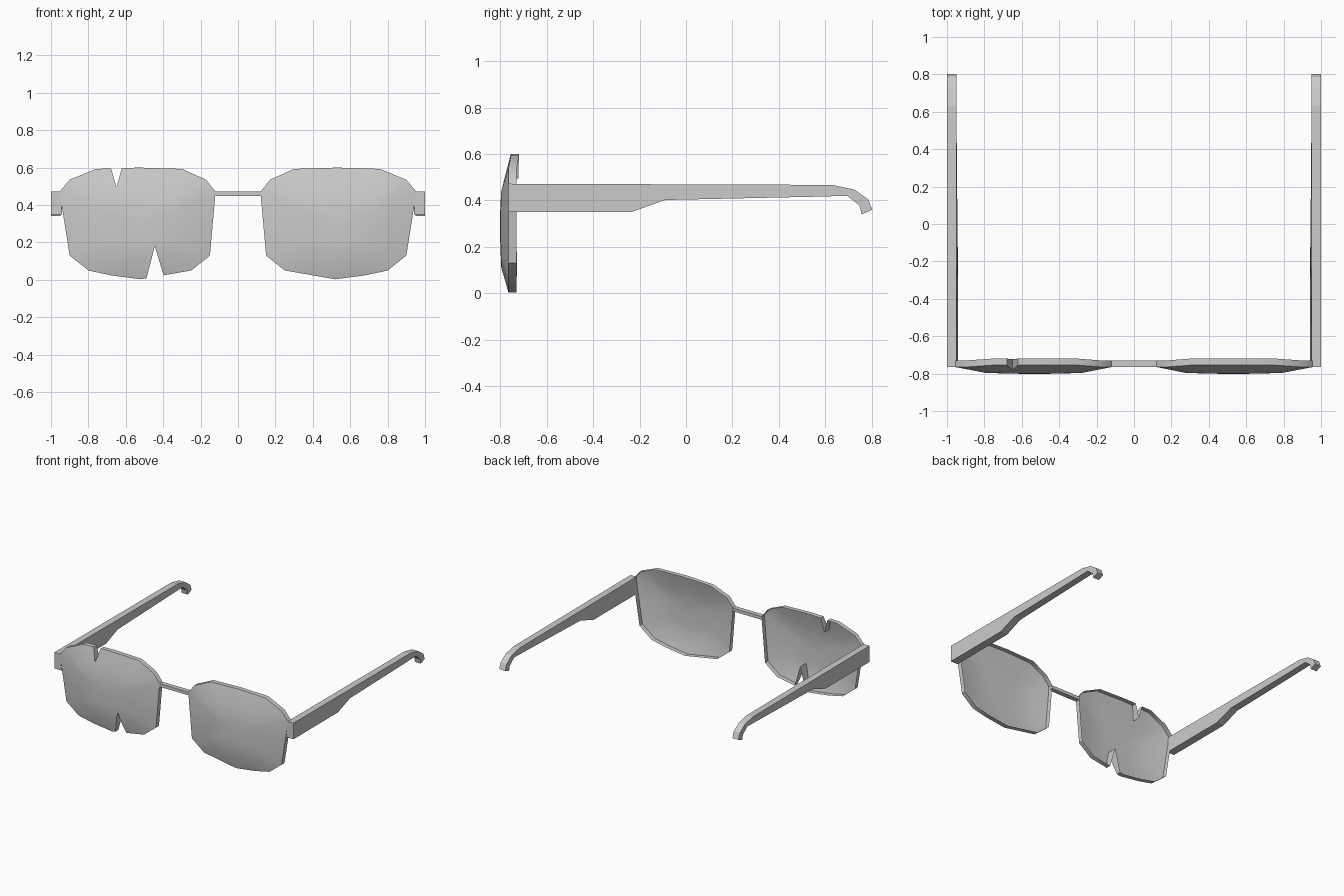
import bpy, bmesh, math

if "Cube" in bpy.data.objects:
    bpy.data.objects.remove(bpy.data.objects["Cube"])


def make_object(name, bm):
    bmesh.ops.recalc_face_normals(bm, faces=bm.faces[:])
    me = bpy.data.meshes.new(name)
    bm.to_mesh(me)
    bm.free()
    ob = bpy.data.objects.new(name, me)
    bpy.context.collection.objects.link(ob)
    return ob


def activate(ob):
    bpy.ops.object.select_all(action='DESELECT')
    ob.select_set(True)
    bpy.context.view_layer.objects.active = ob


def prism(name, lower, upper):
    """Closed prism between two matching loops of points."""
    bm = bmesh.new()
    a = [bm.verts.new(p) for p in lower]
    b = [bm.verts.new(p) for p in upper]
    n = len(a)
    bm.faces.new(a)
    bm.faces.new(b[::-1])
    for i in range(n):
        j = (i + 1) % n
        bm.faces.new((a[i], a[j], b[j], b[i]))
    return make_object(name, bm)


# Lens outline (x, z), right-hand side
OUTLINE = [(0.12, 0.47), (0.17, 0.535), (0.30, 0.593), (0.53, 0.60), (0.76, 0.593),
           (0.90, 0.535), (0.955, 0.47), (0.935, 0.35), (0.90, 0.13), (0.80, 0.05),
           (0.68, 0.024), (0.52, 0.003), (0.25, 0.05), (0.15, 0.13)]
CX, CZ = 0.53, 0.285


def lens(name, side, notches=()):
    # Domed solid made of shrinking rings, closed by a flat back
    bm = bmesh.new()

    def ring(f, y):
        return [bm.verts.new((side * (CX + (x - CX) * f),
                              y + (0.01 if z > 0.55 else 0.0),
                              CZ + (z - CZ) * f)) for x, z in OUTLINE]

    rings = [ring(1, -0.73), ring(1, -0.765), ring(0.62, -0.796)]
    rings.append([bm.verts.new((side * (CX + (x - CX) * 0.3), -0.80,
                                CZ + (z - CZ) * 0.3)) for x, z in OUTLINE])
    n = len(OUTLINE)
    for a, b in zip(rings, rings[1:]):
        for i in range(n):
            j = (i + 1) % n
            bm.faces.new((a[i], a[j], b[j], b[i]))
    front = bm.verts.new((side * CX, -0.802, CZ))
    back = bm.verts.new((side * CX, -0.727, CZ))
    for i in range(n):
        j = (i + 1) % n
        bm.faces.new((rings[-1][i], rings[-1][j], front))
        bm.faces.new((rings[0][j], rings[0][i], back))
    ob = make_object(name, bm)

    # Cut the V notches
    for tri in notches:
        cutter = prism("notch_cutter", [(x, -0.9, z) for x, z in tri],
                       [(x, -0.6, z) for x, z in tri])
        cutter.hide_render = True
        mod = ob.modifiers.new("notch", 'BOOLEAN')
        mod.operation = 'DIFFERENCE'
        mod.solver = 'EXACT'
        mod.object = cutter
        activate(ob)
        bpy.ops.object.modifier_apply(modifier=mod.name)
        bpy.data.objects.remove(cutter, do_unlink=True)

    # Open the back, leaving a thin shell with a rim flange
    bm = bmesh.new()
    bm.from_mesh(ob.data)
    bm.normal_update()
    bmesh.ops.delete(bm, geom=[f for f in bm.faces if f.normal.y > 0.7], context='FACES')
    bm.to_mesh(ob.data)
    bm.free()
    activate(ob)
    bpy.ops.object.shade_smooth_by_angle(angle=math.radians(35))
    return ob


lens("right_lens", 1)
lens("left_lens", -1, notches=[
    [(-0.683, 0.61), (-0.65, 0.495), (-0.617, 0.61)],
    [(-0.495, -0.015), (-0.445, 0.18), (-0.386, -0.015)]])

# Temple arm profile (y, z, inner x)
ARM = [(-0.765, 0.35, 0.94), (-0.765, 0.472, 0.95), (0.63, 0.467, 0.95),
       (0.725, 0.447, 0.95), (0.785, 0.405, 0.95), (0.803, 0.36, 0.95),
       (0.757, 0.34, 0.95), (0.748, 0.378, 0.95), (0.695, 0.42, 0.95),
       (0.55, 0.416, 0.95), (-0.09, 0.402, 0.943), (-0.235, 0.35, 0.94)]
for name, side in (("right_temple_arm", 1), ("left_temple_arm", -1)):
    prism(name, [(side * x, y, z) for y, z, x in ARM],
          [(side * 1.0, y, z) for y, z, x in ARM])

# Nose bridge bar
BAR = [(-0.765, 0.447), (-0.765, 0.471), (-0.73, 0.471), (-0.73, 0.447)]
prism("nose_bridge", [(-0.123, y, z) for y, z in BAR], [(0.123, y, z) for y, z in BAR])
